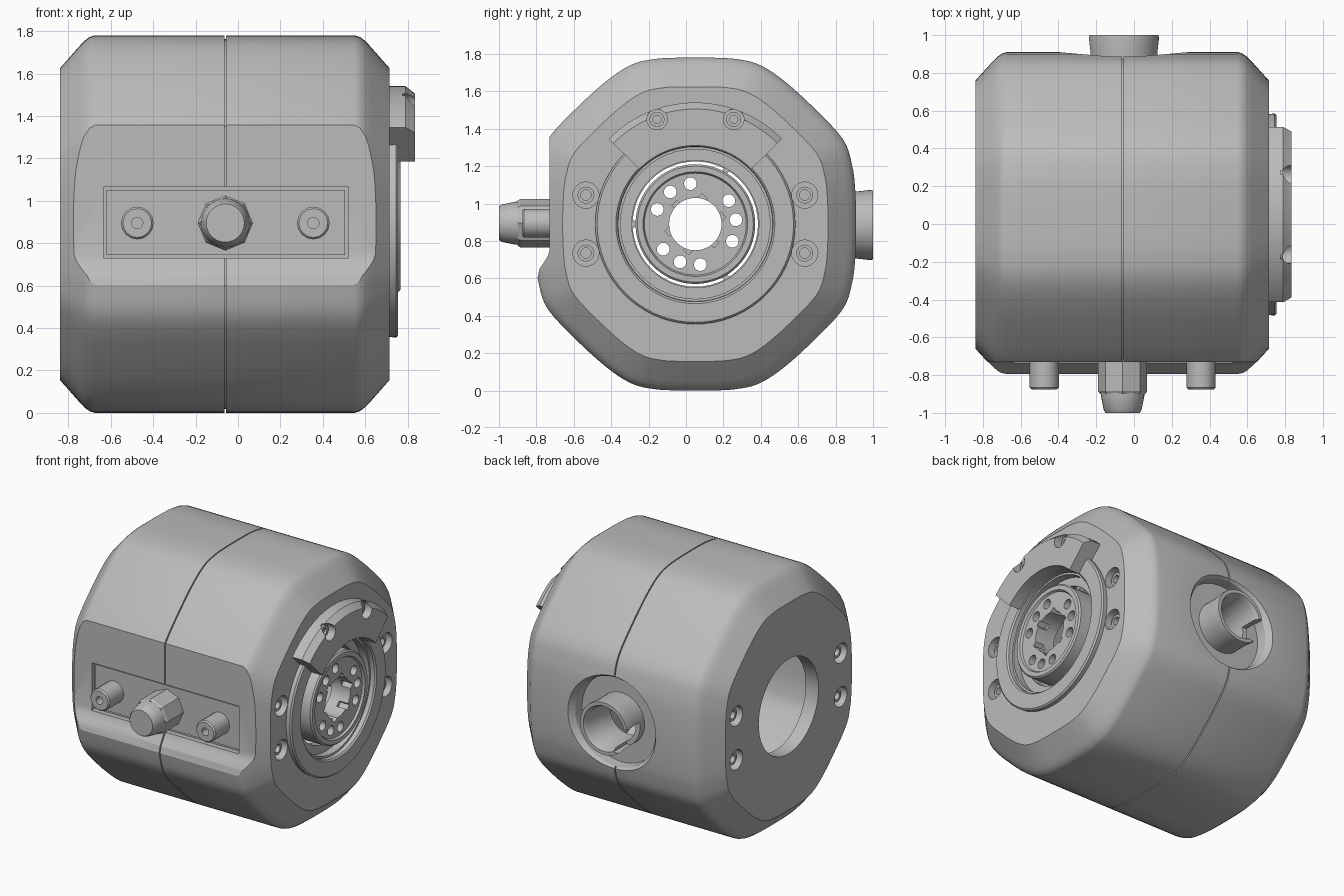
import bpy, bmesh
from math import cos, sin, radians, pi
from mathutils import Vector

old = bpy.data.objects.get("Cube")
if old:
    bpy.data.objects.remove(old, do_unlink=True)

CY, CZ = 0.05, 0.89      # main axis of the housing
SPLIT = -0.06            # seam between the two housing halves

grey = bpy.data.materials.new("light_grey")
grey.use_nodes = True
grey.diffuse_color = (0.5, 0.5, 0.5, 1)
grey.node_tree.nodes["Principled BSDF"].inputs["Base Color"].default_value = (0.5, 0.5, 0.5, 1)


def loft(name, rings, closed=False):
    """Skin a list of equal point rings; cap the ends or wrap round."""
    bm = bmesh.new()
    vs = [[bm.verts.new(p) for p in ring] for ring in rings]
    n = len(rings[0])
    for i in range(len(vs) if closed else len(vs) - 1):
        a, b = vs[i], vs[(i + 1) % len(vs)]
        for j in range(n):
            k = (j + 1) % n
            bm.faces.new((a[j], a[k], b[k], b[j]))
    if not closed:
        bm.faces.new(vs[0])
        bm.faces.new(vs[-1])
    bmesh.ops.recalc_face_normals(bm, faces=bm.faces)
    mesh = bpy.data.meshes.new(name)
    bm.to_mesh(mesh)
    bm.free()
    mesh.materials.append(grey)
    ob = bpy.data.objects.new(name, mesh)
    bpy.context.scene.collection.objects.link(ob)
    return ob


def ring(axis, pos, r, c, n=48):
    pts = []
    for i in range(n):
        a = 2 * pi * i / n
        u, v = c[0] + r * cos(a), c[1] + r * sin(a)
        pts.append((pos, u, v) if axis == "x" else (u, pos, v))
    return pts


def turned(name, axis, c, profile, n=48, closed=False):
    return loft(name, [ring(axis, p, r, c, n) for p, r in profile], closed)


def box(name, lo, hi):
    return loft(name, [[(lo[0], lo[1], z), (hi[0], lo[1], z), (hi[0], hi[1], z), (lo[0], hi[1], z)]
                       for z in (lo[2], hi[2])])


def cut(target, cutter):
    mod = target.modifiers.new("cut", "BOOLEAN")
    mod.operation, mod.solver, mod.object = "DIFFERENCE", "EXACT", cutter
    with bpy.context.temp_override(object=target, active_object=target):
        bpy.ops.object.modifier_apply(modifier=mod.name)
    bpy.data.objects.remove(cutter, do_unlink=True)


def smooth(ob, angle=30):
    bpy.ops.object.select_all(action="DESELECT")
    ob.select_set(True)
    bpy.context.view_layer.objects.active = ob
    bpy.ops.object.shade_smooth_by_angle(angle=radians(angle))


# Housing outline: one quarter, mirrored and smoothed
quarter = [(0, .89), (.12, .889), (.22, .882), (.33, .857), (.45, .785), (.61, .645),
           (.785, .46), (.837, .32), (.855, .18), (.86, 0)]
half = quarter + [(y, -z) for y, z in quarter[-2::-1]]
loop = [Vector(p) for p in half + [(-y, z) for y, z in half[-2:0:-1]]]
outline = []
for i, p in enumerate(loop):
    a, q, d = loop[i - 1], loop[(i + 1) % len(loop)], loop[(i + 2) % len(loop)]
    for t in (0, .25, .5, .75):
        outline.append(p + .5 * t * ((q - a) + t * ((2 * a - 5 * p + 4 * q - d)
                                                    + t * (3 * p - a - 3 * q + d))))


def section(x, s):
    return [(x, CY + p.x * s, CZ + p.y * s) for p in outline]


ends = [(0, .825), (.09, .94), (.115, .97), (.14, .991), (.165, 1)]
secs = [(-.84 + d, s) for d, s in ends]
secs += [(SPLIT - .004, 1), (SPLIT - .004, .98), (SPLIT + .004, .98), (SPLIT + .004, 1)]
secs += [(.715 - d, s) for d, s in reversed(ends)]
housing = loft("housing", [section(x, s) for x, s in secs])

# Hollow inside and the openings at both ends
cut(housing, loft("cavity", [section(-.74, .8), section(.62, .8)]))
cut(housing, turned("end_opening", "x", (CY, CZ), [(-1, .335), (-.5, .335)]))
cut(housing, turned("hub_opening", "x", (CY, CZ), [(.5, .4), (1, .4)]))

# Flat front pad with a sloped lower lip, seam and shallow panel
pad = [(-1.2, 1.6), (-.73, 1.6), (-.73, .75), (-.738, .72), (-.757, .69), (-.783, .65),
       (-.792, .61), (-.81, .56), (-1.2, .4)]
cut(housing, loft("pad_cut", [[(x, y, z) for y, z in pad] for x in (-1, 1)]))
cut(housing, box("seam_cut", (SPLIT - .004, -.9, .6), (SPLIT + .004, -.712, 1.4)))
cut(housing, box("panel_cut", (-.635, -.9, .73), (.52, -.7, 1.065)))
box("front_panel", (-.62, -.71, .745), (.505, -.66, 1.05))

# Rear port
port = (-.055, .885)
cut(housing, turned("port_recess", "y", port, [(.8, .31), (.87, .315), (.93, .36)], 64))
cut(housing, turned("port_bore", "y", port, [(.6, .145), (1.2, .145)]))
tube = turned("rear_port_tube", "y", port,
              [(.72, .18), (.92, .18), (.98, .187), (1, .185), (1, .16), (.97, .145), (.72, .145)],
              closed=True)
cut(tube, box("tube_notch", (-.3, .85, .74), (-.13, 1.1, .92)))
smooth(tube)

# Countersunk screws on both end faces
for side, face in (("right", .715), ("left", -.84)):
    inward = -1 if face > 0 else 1
    for dy in (-.585, .585):
        for dz in (-.155, .155):
            c = (CY + dy, CZ + dz)
            cut(housing, turned("screw_hole", "x", c,
                                [(face - inward * .1, .07), (face + inward * .07, .07)], 24))
            f = face + inward * .03
            screw = turned(side + "_screw", "x", c,
                           [(f + inward * .05, .045), (f, .045), (f, .028), (f + inward * .05, .028)],
                           20, closed=True)
            smooth(screw)
smooth(housing, 25)

# Bearing ring on the right face
bearing = turned("bearing_ring", "x", (CY, CZ),
                 [(.69, .53), (.745, .535), (.755, .525), (.755, .425), (.745, .415), (.66, .41),
                  (.66, .34), (.6, .34), (.6, .45), (.69, .45)], 72, closed=True)
smooth(bearing)

# Drive hub with toothed bore and bolt holes
hub = turned("drive_hub", "x", (CY, CZ),
             [(.6, .32), (.755, .32), (.765, .31), (.765, .28), (.75, .272),
              (.75, .14), (.6, .14)], 64, closed=True)
for deg in (97, 128, 159, 218, 248, 277, 335, 6, 35):
    c = (CY + .218 * cos(radians(deg)), CZ + .218 * sin(radians(deg)))
    cut(hub, turned("bolt_hole", "x", c, [(.5, .034), (.8, .034)], 20))
for i in range(6):
    a = radians(60 * i + 15)
    c = (CY + .14 * cos(a), CZ + .14 * sin(a))
    cut(hub, turned("tooth_gap", "x", c, [(.68, .028), (.9, .028)], 4))
smooth(hub)
for i in range(3):
    a = radians(120 * i + 60)
    c = (CY + .33 * cos(a), CZ + .33 * sin(a))
    turned("hub_tab", "x", c, [(.61, .022), (.65, .022)], 4)


# Curved retaining clamp over the ring
def sector(x, outer, inner):
    arc = [radians(44.5 + 91 * i / 30) for i in range(31)]
    return ([(x, CY + outer * cos(a), CZ + outer * sin(a)) for a in arc]
            + [(x, CY + inner * cos(a), CZ + inner * sin(a)) for a in reversed(arc)])


clamp = loft("retaining_clamp", [sector(.70, .65, .42), sector(.79, .65, .42),
                                 sector(.835, .615, .42)])
for dy in (-.205, .205):
    c = (CY + dy, CZ + .56)
    cut(clamp, turned("clamp_hole", "x", c, [(.775, .055), (1, .055)], 24))
    smooth(turned("clamp_screw", "x", c,
                  [(.77, .04), (.79, .04), (.79, .022), (.77, .022)], 20, closed=True))
smooth(clamp)

# Front fittings: two small nozzles and the central plug
for side, x in (("right", -.475), ("left", .355)):
    smooth(turned(side + "_nozzle", "y", (x, CZ + .005),
                  [(-.69, .077), (-.865, .077), (-.875, .068), (-.875, .027), (-.8, .027),
                   (-.69, .027)], 16, closed=True))
mid = (SPLIT, CZ + .005)
turned("plug_base", "y", mid, [(-.69, .13), (-.885, .13), (-.9, .12)], 8)
smooth(turned("plug_tip", "y", mid, [(-.85, .117), (-.91, .115), (-.985, .1), (-1, .09)], 32))
